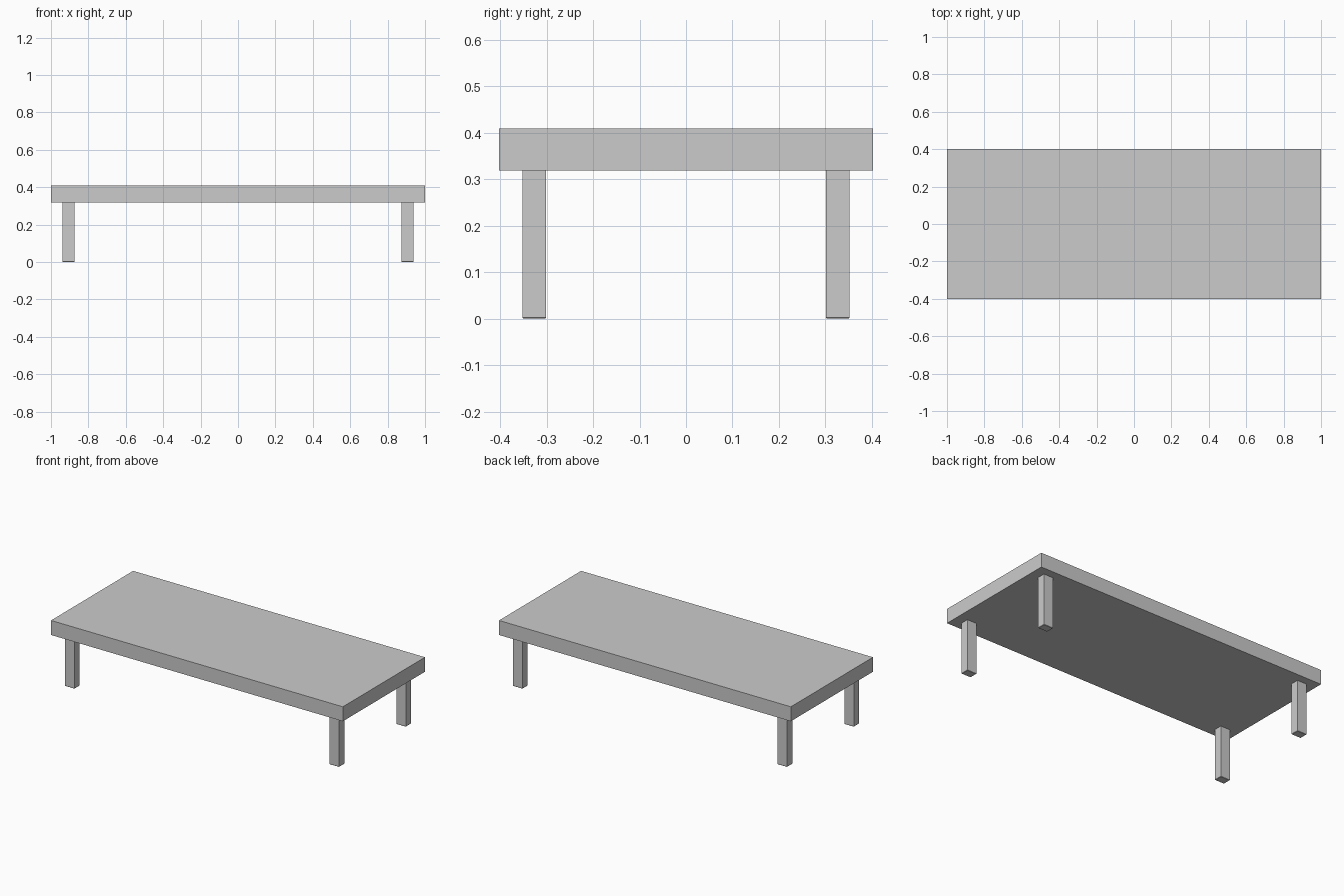
import bpy
import bmesh
from mathutils import Vector

if "Cube" in bpy.data.objects:
    bpy.data.objects.remove(bpy.data.objects["Cube"])


def box(name, lo, hi, foot_bevel=0.0):
    """Axis-aligned box between two corners, optionally easing its bottom edges."""
    lo, hi = Vector(lo), Vector(hi)
    bm = bmesh.new()
    bmesh.ops.create_cube(bm, size=1)
    bmesh.ops.scale(bm, vec=hi - lo, verts=bm.verts)
    bmesh.ops.translate(bm, vec=(lo + hi) / 2, verts=bm.verts)
    if foot_bevel:
        rim = [e for e in bm.edges if all(abs(v.co.z - lo.z) < 1e-5 for v in e.verts)]
        bmesh.ops.bevel(bm, geom=rim, offset=foot_bevel, segments=1, affect='EDGES')
    mesh = bpy.data.meshes.new(name)
    bm.to_mesh(mesh)
    bm.free()
    obj = bpy.data.objects.new(name, mesh)
    bpy.context.collection.objects.link(obj)
    return obj


TOP, UNDERSIDE = 0.409, 0.319

# Thick table top
box("table_top", (-1, -0.402, UNDERSIDE), (1, 0.402, TOP))

# Four legs, mirrored about the centre
LEG_X, LEG_Y = (0.874, 0.939), (0.301, 0.352)
for side_x, sx in (("left", -1), ("right", 1)):
    for side_y, sy in (("front", -1), ("back", 1)):
        xs = sorted(sx * v for v in LEG_X)
        ys = sorted(sy * v for v in LEG_Y)
        box(f"{side_y}_{side_x}_leg", (xs[0], ys[0], 0), (xs[1], ys[1], UNDERSIDE), 0.002)
